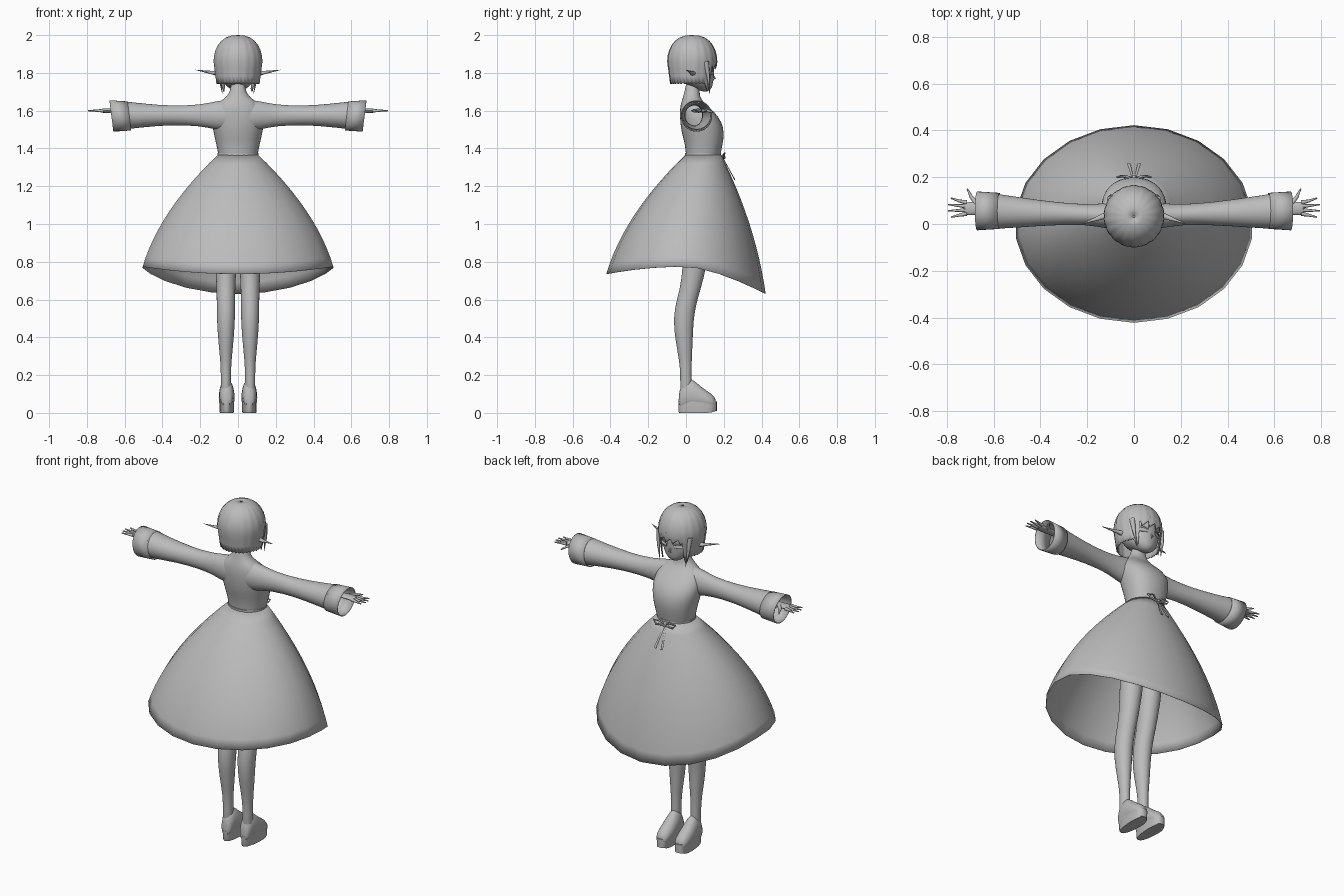
import bpy, bmesh, math
from mathutils import Vector

cube = bpy.data.objects.get("Cube")
if cube:
    bpy.data.objects.remove(cube)

clay = bpy.data.materials.new("plain grey")
clay.use_nodes = True
grey = (0.5, 0.5, 0.5, 1)
clay.diffuse_color = grey
clay.node_tree.nodes["Principled BSDF"].inputs["Base Color"].default_value = grey


def finish(name, loops, caps=True, mirror=False, subdiv=False, thick=0, angle=60):
    """Bridge successive loops of points with quads and make the object."""
    bm = bmesh.new()
    rows = [[bm.verts.new(point) for point in loop] for loop in loops]
    count = len(rows[0])
    for lower, upper in zip(rows, rows[1:]):
        for i in range(count):
            j = (i + 1) % count
            bm.faces.new((lower[i], lower[j], upper[j], upper[i]))
    if caps:
        bm.faces.new(rows[0])
        bm.faces.new(rows[-1])
    bmesh.ops.recalc_face_normals(bm, faces=bm.faces)
    mesh = bpy.data.meshes.new(name)
    bm.to_mesh(mesh)
    bm.free()
    mesh.materials.append(clay)
    part = bpy.data.objects.new(name, mesh)
    bpy.context.collection.objects.link(part)
    if thick:
        part.modifiers.new("thickness", 'SOLIDIFY').thickness = thick
    if mirror:
        part.modifiers.new("mirror", 'MIRROR').use_mirror_merge = False
    if subdiv:
        part.modifiers.new("rounding", 'SUBSURF').levels = 1
    bpy.ops.object.select_all(action='DESELECT')
    part.select_set(True)
    bpy.context.view_layer.objects.active = part
    bpy.ops.object.shade_smooth_by_angle(angle=math.radians(angle))


def signed_power(value, power):
    return math.copysign(abs(value) ** power, value)


def oval(count, power=1):
    """Directions around a unit oval; a lower power squares it off."""
    angles = [math.tau * i / count for i in range(count)]
    return [(signed_power(math.cos(a), power), signed_power(math.sin(a), power)) for a in angles]


def loft(name, axis, rings, count=20, power=1, shear=0, **options):
    """Rings are (position, centre u, centre v, radius u, radius v)."""
    loops = []
    for position, centre_u, centre_v, radius_u, radius_v in rings:
        loop = []
        for c, s in oval(count, power):
            u, v = centre_u + radius_u * c, centre_v + radius_v * s
            along = position + shear * radius_v * s
            loop.append({'X': (along, u, v), 'Y': (u, along, v), 'Z': (u, v, along)}[axis])
        loops.append(loop)
    finish(name, loops, **options)


def tube(name, points, start, end, flat=1, count=8, **options):
    """Limb through a few points, tapering evenly from start to end radius."""
    path = [Vector(point) for point in points]
    last = len(path) - 1
    loops = []
    for i, centre in enumerate(path):
        heading = (path[min(i + 1, last)] - path[max(i - 1, 0)]).normalized()
        steep = abs(heading.z) > abs(heading.x) + abs(heading.y)
        side = heading.cross(Vector((0, 1, 0)) if steep else Vector((0, 0, 1))).normalized()
        rise = side.cross(heading) * flat
        radius = start + (end - start) * i / last
        loops.append([centre + radius * (c * side + s * rise) for c, s in oval(count)])
    finish(name, loops, **options)


# Bodice and neck: height, depth centre, half width, half depth
bodice = [(1.3, .09, .09, .08), (1.36, .09, .104, .092), (1.42, .095, .116, .1),
          (1.48, .09, .13, .114), (1.54, .08, .142, .112), (1.59, .06, .14, .094),
          (1.63, .04, .12, .07), (1.66, .03, .08, .05), (1.69, .03, .04, .04),
          (1.78, .04, .034, .034)]
loft("bodice", 'Z', [(z, 0, y, wide, deep) for z, y, wide, deep in bodice],
     power=.9, subdiv=True)
loft("waistband", 'Z', [(z, 0, .09, .108, .096) for z in (1.355, 1.375)], count=32)

# Head narrowing to the chin: height, depth centre, radius
head = [(1.7, .1, .015), (1.72, .09, .05), (1.75, .06, .084), (1.79, .05, .1),
        (1.84, .04, .11), (1.9, .04, .105), (1.96, .04, .07)]
loft("head", 'Z', [(z, 0, y, r, r) for z, y, r in head], subdiv=True)
tube("nose", [(0, .14, 1.79), (0, .155, 1.77), (0, .14, 1.76)], .004, .006)
tube("eyes", [(.024, .14, 1.8), (.045, .136, 1.8), (.068, .122, 1.8)], .01, .008, mirror=True)
tube("eyelashes", [(.02, .146, 1.81), (.045, .14, 1.82), (.076, .122, 1.81)],
     .004, .002, mirror=True)
tube("ears", [(.09, .04, 1.795), (.13, .033, 1.8), (.225, 0, 1.816)], .024, .001,
     flat=.8, mirror=True)


# Bob haircut: a ridged dome whose hem height depends on the direction
def hair_hem(column, from_face):
    if from_face < .68:
        return 1.82 + .01 * (column % 4)
    if from_face < .95:
        return 1.7 + .015 * (column % 3)
    return 1.74 + .008 * (column % 2)


columns, dome_rows, fall_rows = 72, 7, 4
crown = 1.86
loops = []
for row in range(1, dome_rows + fall_rows):
    loop = []
    for column, (c, s) in enumerate(oval(columns)):
        tilt = math.pi / 2 * min(1, row / dome_rows)
        fall = max(0, row - dome_rows) / (fall_rows - 1)
        drop = fall * (crown - hair_hem(column, math.acos(s)))
        ridge = 1 if column % 4 else .98
        reach = math.sin(tilt) ** .8 * (1 - drop) * ridge
        loop.append((.13 * reach * c, .033 + .133 * reach * s,
                     crown + .14 * math.cos(tilt) - drop))
    loops.append(loop)
loops.insert(0, [(x * .1, .03 + (y - .03) * .1, 2) for x, y, z in loops[0]])
finish("hair", [loops[0]] + loops[1:], caps=False, thick=.006, angle=40)
for number, x in enumerate((-.055, -.02, .025, .06)):
    curve = 6 * x * x
    tube(f"fringe_lock_{number}", [(x / 2, .135, 1.935), (x, .163 - curve, 1.88),
                                   (x * 1.1, .158 - curve, 1.815)], .014, .001, flat=.4)
tube("side_locks", [(.1, .105, 1.86), (.098, .118, 1.78), (.083, .125, 1.69)],
     .016, .001, mirror=True)

# Sleeves with a flared cuff, open at the wrist
arm_height = 1.575
sleeve = [(.05, .035, .06, .085), (.12, .035, .055, .075), (.2, .04, .042, .056),
          (.35, .045, .05, .05), (.5, .05, .066, .063), (.6, .055, .077, .075)]
loft("sleeves", 'X', [(x, y, arm_height, deep, tall) for x, y, deep, tall in sleeve],
     count=24, caps=False, mirror=True, subdiv=True)
loft("cuffs", 'X', [(x, .056, arm_height - .003, r, r) for x, r in ((.575, .077), (.67, .083))],
     count=32, caps=False, shear=.12, thick=.004, mirror=True)

# Hands: a flat palm, four fanned fingers and a thumb
hand_height = 1.6
tube("palms", [(x, .066, hand_height) for x in (.5, .62, .68, .735)], .024, .034,
     flat=.4, mirror=True, subdiv=True)
for number, finger in enumerate(("index", "middle", "ring", "little")):
    spread = 1.5 - number
    tube(finger + "_fingers",
         [(.715, .068 + .016 * spread, hand_height), (.745, .068 + .02 * spread, hand_height),
          (.8 - .012 * abs(spread), .07 + .027 * spread, hand_height)],
         .01, .003, mirror=True)
tube("thumbs", [(.67, .085, hand_height), (.695, .115, hand_height), (.712, .15, 1.59)],
     .012, .003, mirror=True)

# Skirt: waist oval spread onto an uneven hem, with a bell-shaped profile
waist, rows = 1.37, 12
loops = []
for row in range(rows + 1):
    down = row / rows
    flare = down + .56 * down * (1 - down)
    loop = []
    for s, c in oval(22):
        hem = .775 - (.145 * s ** 1.5 if s > 0 else .04 * s * s)
        start = Vector((.104 * c, .092 + .092 * s, waist))
        spread = Vector((.51 * c, .422 * s, hem)) - start
        loop.append(start + Vector((spread.x * flare, spread.y * flare, spread.z * down)))
    loops.append(loop)
finish("skirt", loops, caps=False, thick=.002)

# Ribbon bow at the waist
tube("bow_loops", [(0, .19, 1.355), (.035, .205, 1.375), (.072, .2, 1.368),
                   (.055, .205, 1.35), (0, .195, 1.35)], .005, .005, mirror=True)
tube("bow_tails", [(.004, .195, 1.35), (.014, .228, 1.29), (.022, .258, 1.235)],
     .004, .007, flat=.4, mirror=True)
tube("bow_knot", [(0, .188, 1.355), (0, .205, 1.352)], .011, .009)

# Legs: height, depth centre, radius
stance = .06
leg = [(.06, 0, .03), (.2, 0, .026), (.28, -.003, .03), (.38, -.01, .041), (.5, -.015, .049),
       (.6, .005, .049), (.7, .036, .051), (.9, .06, .065), (1.25, .09, .06)]
loft("legs", 'Z', [(z, stance + .004, y, r, r * 1.12) for z, y, r in leg],
     mirror=True, subdiv=True)

# Shoe uppers from heel to toe: depth, top height, half width
shoe = [(-.04, .1, .02), (-.02, .17, .036), (.03, .19, .04), (.08, .135, .044),
        (.14, .1, .04), (.16, .07, .02)]
loft("shoe_uppers", 'Y', [(y, stance, top / 2 + .01, wide, top / 2 - .01) for y, top, wide in shoe],
     mirror=True, subdiv=True)

# Platform soles, widening and lifting slightly at the toe
loops = []
for height, grow in ((0, .95), (.01, 1), (.06, 1)):
    loops.append([(stance + grow * (.037 + .007 * s) * c, .061 + grow * .102 * s,
                   height if height else .012 * max(0, s) ** 6) for c, s in oval(28, .8)])
finish("shoe_soles", loops, mirror=True, angle=35)
